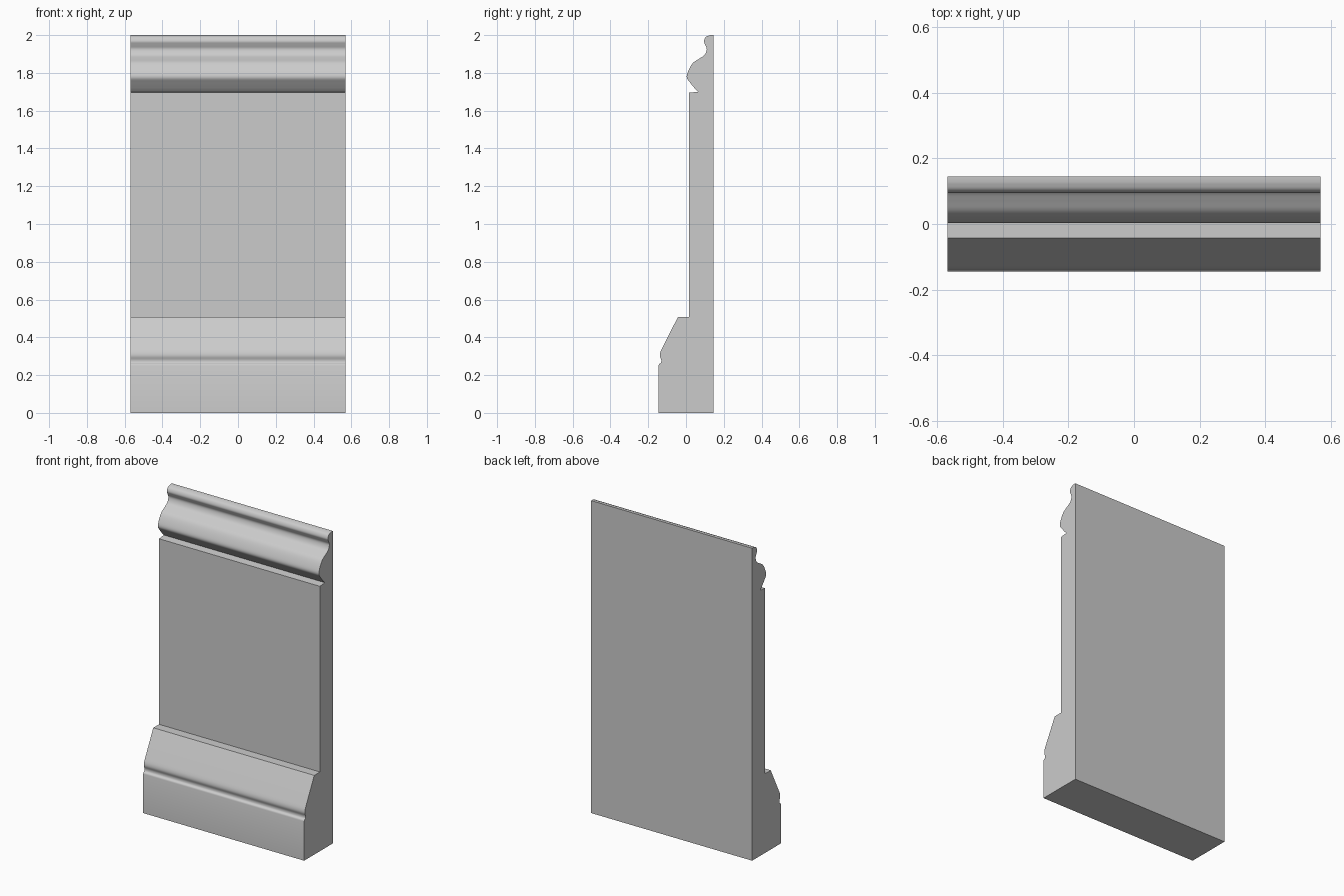
import bpy, bmesh, math
from mathutils import Vector

if "Cube" in bpy.data.objects:
    bpy.data.objects.remove(bpy.data.objects["Cube"])

HALF_WIDTH = 0.57
BACK = 0.145


def smooth_run(points, steps=4):
    """Catmull-Rom curve through (y, z) points, ends included."""
    p = [Vector(q) for q in points]
    p = [2 * p[0] - p[1]] + p + [2 * p[-1] - p[-2]]
    out = []
    for a, b, c, d in zip(p, p[1:], p[2:], p[3:]):
        for i in range(steps):
            t = i / steps
            out.append(0.5 * (2 * b + (c - a) * t + (2 * a - 5 * b + 4 * c - d) * t**2
                              + (3 * b - a - 3 * c + d) * t**3))
    return out + [p[-2]]


def extrude_profile(name, profile):
    bm = bmesh.new()
    face = bm.faces.new([bm.verts.new((-HALF_WIDTH, y, z)) for y, z in profile])
    grown = bmesh.ops.extrude_face_region(bm, geom=[face])["geom"]
    bmesh.ops.translate(bm, vec=(2 * HALF_WIDTH, 0, 0),
                        verts=[v for v in grown if isinstance(v, bmesh.types.BMVert)])
    bmesh.ops.recalc_face_normals(bm, faces=bm.faces)
    mesh = bpy.data.meshes.new(name)
    bm.to_mesh(mesh)
    bm.free()
    obj = bpy.data.objects.new(name, mesh)
    bpy.context.collection.objects.link(obj)
    bpy.context.view_layer.objects.active = obj
    obj.select_set(True)
    bpy.ops.object.shade_smooth_by_angle(angle=math.radians(35))
    return obj


# Base block with small bead, then the sloped top
base = [(BACK, 0), (-0.145, 0)]
base += smooth_run([(-0.145, 0.25), (-0.142, 0.258), (-0.133, 0.265),
                    (-0.131, 0.28), (-0.138, 0.30), (-0.136, 0.32), (-0.127, 0.342)], 3)
base += [(-0.043, 0.507), (0.015, 0.507)]

# Flat panel up to the undercut below the cap
panel = [(0.015, 1.695), (0.064, 1.70)]

# Cap moulding: rounded nose, cove and top bead
cap = smooth_run([(0.05, 1.713), (0.022, 1.748), (0.004, 1.776), (0.012, 1.81), (0.036, 1.852),
                  (0.07, 1.875), (0.098, 1.895), (0.11, 1.925), (0.102, 1.948),
                  (0.095, 1.968), (0.105, 1.99), (0.128, 2.0)])
cap += [(BACK, 2.0)]

extrude_profile("wall_panel_moulding", base + panel + cap)
